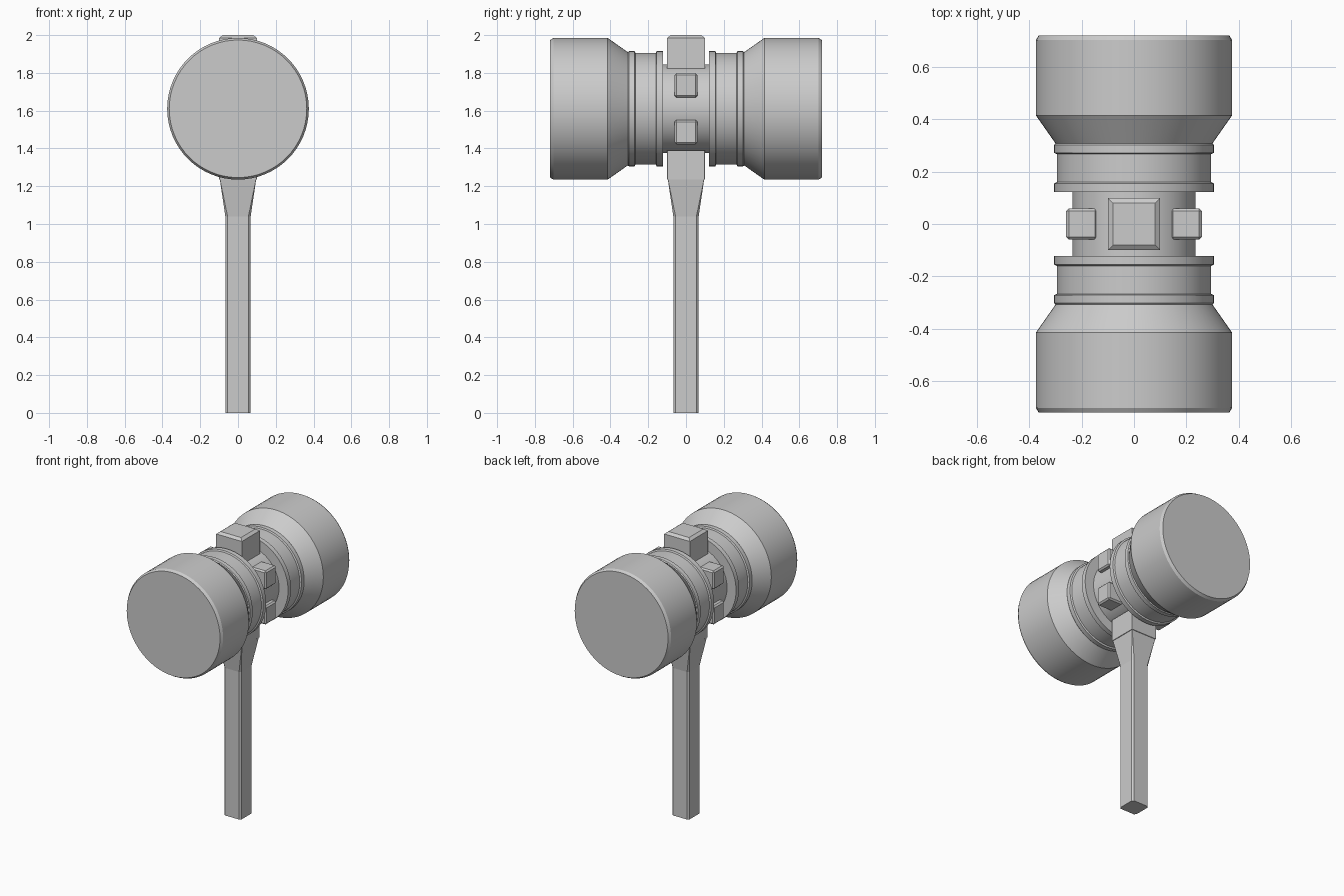
import bpy, bmesh, math

if "Cube" in bpy.data.objects:
    bpy.data.objects.remove(bpy.data.objects["Cube"])

AXIS_Z = 1.61  # height of the head axis

grey = bpy.data.materials.new("plain grey")
grey.use_nodes = True
colour = (0.6, 0.6, 0.6, 1)
grey.diffuse_color = colour
grey.node_tree.nodes["Principled BSDF"].inputs["Base Color"].default_value = colour


def finish(name, bm, smooth=False):
    bmesh.ops.recalc_face_normals(bm, faces=bm.faces)
    mesh = bpy.data.meshes.new(name)
    bm.to_mesh(mesh)
    bm.free()
    obj = bpy.data.objects.new(name, mesh)
    bpy.context.collection.objects.link(obj)
    mesh.materials.append(grey)
    if smooth:
        bpy.ops.object.select_all(action="DESELECT")
        obj.select_set(True)
        bpy.context.view_layer.objects.active = obj
        bpy.ops.object.shade_smooth_by_angle(angle=math.radians(20))
    return obj


def loft(bm, rings):
    """Join rings of points into a closed solid with end caps."""
    loops = [[bm.verts.new(p) for p in ring] for ring in rings]
    n = len(loops[0])
    for a, b in zip(loops, loops[1:]):
        for i in range(n):
            j = (i + 1) % n
            bm.faces.new((a[i], a[j], b[j], b[i]))
    bm.faces.new(loops[0])
    bm.faces.new(loops[-1])


def turned(name, profile, segments=64):
    """Solid of revolution about the head axis; profile holds (y, radius)."""
    angles = [2 * math.pi * i / segments for i in range(segments)]
    bm = bmesh.new()
    loft(bm, [[(r * math.cos(a), y, AXIS_Z + r * math.sin(a)) for a in angles]
              for y, r in profile])
    return finish(name, bm, smooth=True)


def square_ring(half, cut, z):
    """Square outline with cut corners."""
    k = half - cut
    return [(half, -k, z), (half, k, z), (k, half, z), (-k, half, z),
            (-half, k, z), (-half, -k, z), (-k, -half, z), (k, -half, z)]


def block(name, centre, size, bevel):
    bm = bmesh.new()
    bmesh.ops.create_cube(bm, size=1)
    bmesh.ops.scale(bm, vec=size, verts=bm.verts)
    bmesh.ops.translate(bm, vec=centre, verts=bm.verts)
    bmesh.ops.bevel(bm, geom=bm.edges[:], offset=bevel, segments=1, affect="EDGES")
    return finish(name, bm)


# Head: narrow core, then a collar and striking end on each side
turned("head_core", [(-0.14, 0.235), (0.14, 0.235)])
half_profile = [(0.122, 0.305), (0.155, 0.305), (0.16, 0.295), (0.267, 0.295),
                (0.272, 0.305), (0.302, 0.305), (0.308, 0.3), (0.415, 0.375),
                (0.702, 0.375), (0.72, 0.364)]
for side, label in ((-1, "front"), (1, "back")):
    turned(label + "_striker", [(side * y, r) for y, r in half_profile])

# Raised block on top with a sloped rim
bm = bmesh.new()
loft(bm, [[(sx * h, sy * h, z) for sx, sy in ((1, 1), (-1, 1), (-1, -1), (1, -1))]
          for h, z in ((0.1, 1.8), (0.1, 1.985), (0.08, 2.0))])
finish("top_block", bm)

# Four studs around the core
for sx, side in ((1, "left"), (-1, "right")):
    for sz, level in ((1, "upper"), (-1, "lower")):
        block(f"{side}_{level}_stud", (sx * 0.199, 0, AXIS_Z + sz * 0.124),
              (0.12, 0.12, 0.13), 0.01)

# Handle: cut-corner shaft, flared neck and square socket
bm = bmesh.new()
loft(bm, [square_ring(0.067, 0.012, 0), square_ring(0.067, 0.012, 1.04),
          square_ring(0.096, 0.001, 1.235)])
finish("handle", bm)
block("handle_socket", (0, 0, 1.3125), (0.2, 0.2, 0.155), 0.001)
